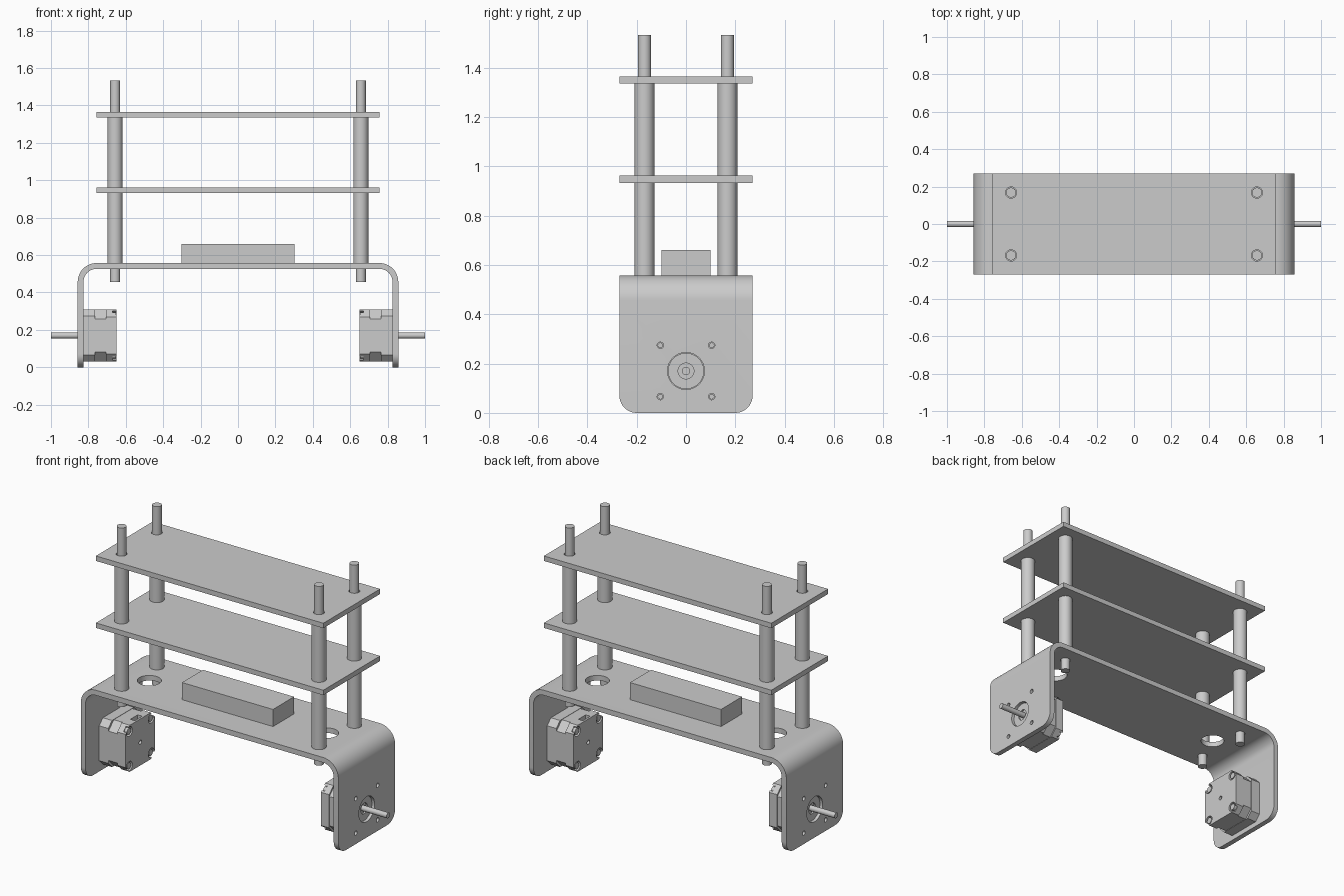
import bpy, bmesh, math
from mathutils import Matrix, Vector

if "Cube" in bpy.data.objects:
    bpy.data.objects.remove(bpy.data.objects["Cube"])

grey = bpy.data.materials.new("plain_grey")
grey.use_nodes = True
grey.diffuse_color = (0.6, 0.6, 0.6, 1)
grey.node_tree.nodes["Principled BSDF"].inputs["Base Color"].default_value = (0.6, 0.6, 0.6, 1)


def cyl(bm, axis, start, length, r, seg=40):
    """Cylinder from start along a signed axis."""
    d = Vector(axis)
    rot = Vector((0, 0, 1)).rotation_difference(d).to_matrix().to_4x4()
    mat = Matrix.Translation(Vector(start) + d * length / 2) @ rot
    bmesh.ops.create_cone(bm, cap_ends=True, segments=seg, radius1=r, radius2=r,
                          depth=length, matrix=mat)


def box(bm, x, y, z):
    c = [(a + b) / 2 for a, b in (x, y, z)]
    s = [abs(b - a) for a, b in (x, y, z)]
    bmesh.ops.create_cube(bm, size=1, matrix=Matrix.Translation(c) @ Matrix.Diagonal((*s, 1)))


def prism(bm, points, offset):
    face = bm.faces.new([bm.verts.new(p) for p in points])
    new = bmesh.ops.extrude_face_region(bm, geom=[face])["geom"]
    bmesh.ops.translate(bm, vec=offset, verts=[v for v in new if isinstance(v, bmesh.types.BMVert)])


def finish(name, bm, cutter=None):
    """Make the object, cut its openings and shade it."""
    def make(n, b):
        bmesh.ops.recalc_face_normals(b, faces=b.faces[:])
        mesh = bpy.data.meshes.new(n)
        b.to_mesh(mesh)
        b.free()
        mesh.materials.append(grey)
        o = bpy.data.objects.new(n, mesh)
        bpy.context.scene.collection.objects.link(o)
        return o

    obj = make(name, bm)
    bpy.ops.object.select_all(action='DESELECT')
    obj.select_set(True)
    bpy.context.view_layer.objects.active = obj
    if cutter:
        tool = make(name + "_cutter", cutter)
        tool.hide_render = True
        mod = obj.modifiers.new("openings", 'BOOLEAN')
        mod.operation = 'DIFFERENCE'
        mod.solver = 'EXACT'
        mod.object = tool
        bpy.ops.object.modifier_apply(modifier=mod.name)
        bpy.data.objects.remove(tool)
    bpy.ops.object.shade_smooth_by_angle(angle=math.radians(30))
    return obj


UP = (0, 0, 1)
HALF_X, HALF_Y, TOP, THICK = 0.857, 0.27, 0.557, 0.031
ROD_X, ROD_Y = 0.657, 0.168
MOTOR_Z, SCREW = 0.17, 0.104
SIDES = (("left", 1), ("right", -1))
SHELVES = (("lower_shelf", 0.932), ("upper_shelf", 1.335))
rods = [(sx * ROD_X, sy * ROD_Y) for sx in (-1, 1) for sy in (-1, 1)]
corners = [(sy * SCREW, MOTOR_Z + sz * SCREW) for sy in (-1, 1) for sz in (-1, 1)]

# Bent sheet bracket: a U profile with rounded bends
def arch(inset):
    r = 0.1 - inset
    pts = [(HALF_X - inset, 0)]
    for i in range(13):
        a = math.pi / 2 * i / 12
        pts.append((HALF_X - 0.1 + r * math.cos(a), TOP - 0.1 + r * math.sin(a)))
    return pts + [(-x, z) for x, z in reversed(pts)]

bm = bmesh.new()
outline = arch(0) + arch(THICK)[::-1]
prism(bm, [(x, -HALF_Y, z) for x, z in outline], (0, 2 * HALF_Y, 0))
feet = [e for e in bm.edges
        if all(v.co.z < 0.001 for v in e.verts)
        and abs(e.verts[0].co.y - e.verts[1].co.y) < 0.001]
bmesh.ops.bevel(bm, geom=feet, offset=0.07, segments=10, profile=0.5, affect='EDGES')
cut = bmesh.new()
for x, y in rods:
    cyl(cut, UP, (x, y, 0.5), 0.1, 0.028)
for _, s in SIDES:
    cyl(cut, UP, (s * 0.59, 0, 0.5), 0.1, 0.066)
    cyl(cut, (s, 0, 0), (s * 0.8, 0, MOTOR_Z), 0.1, 0.075)
    for y, z in corners:
        cyl(cut, (s, 0, 0), (s * 0.8, y, z), 0.1, 0.013, 24)
finish("bracket", bm, cut)

# Flat shelves with rod holes
for name, z in SHELVES:
    bm, cut = bmesh.new(), bmesh.new()
    box(bm, (-0.757, 0.757), (-HALF_Y, HALF_Y), (z, z + 0.03))
    for x, y in rods:
        cyl(cut, UP, (x, y, z - 0.03), 0.1, 0.03)
    finish(name, bm, cut)

# Rods and the spacer sleeves around them
for i, (x, y) in enumerate(rods, 1):
    bm = bmesh.new()
    cyl(bm, UP, (x, y, 0.455), 1.078, 0.0265)
    finish(f"rod_{i}", bm)
    for name, low, high in (("lower", TOP, 0.932), ("upper", 0.962, 1.335)):
        bm = bmesh.new()
        cyl(bm, UP, (x, y, low), high - low, 0.04)
        finish(f"{name}_sleeve_{i}", bm)

# Battery block
bm = bmesh.new()
box(bm, (-0.303, 0.303), (-0.1, 0.1), (TOP, 0.66))
finish("battery_block", bm)


# Motors: three chamfered square sections, boss and shaft
def section(s, x0, x1, half, chamfer):
    bm = bmesh.new()
    k = half - chamfer
    ring = [(half, -k), (half, k), (k, half), (-k, half),
            (-half, k), (-half, -k), (-k, -half), (k, -half)]
    prism(bm, [(s * x0, y, MOTOR_Z + z) for y, z in ring], (s * (x1 - x0), 0, 0))
    return bm

for side, s in SIDES:
    out = (s, 0, 0)
    rear, mid, front, face = 0.65, 0.705, 0.765, HALF_X - THICK

    # Rear cap with corner pockets, shaft hole and plug socket
    cut = bmesh.new()
    for y, z in corners:
        cyl(cut, out, (s * (rear - 0.02), y, z), 0.04, 0.028, 28)
    cyl(cut, out, (s * (rear - 0.02), 0, MOTOR_Z), 0.04, 0.012, 24)
    box(cut, (s * (rear + 0.012), s * (rear + 0.042)), (-0.035, 0.035),
        (MOTOR_Z + 0.11, MOTOR_Z + 0.2))
    finish(f"{side}_motor_rear_cap", section(s, rear, mid, 0.14, 0.04), cut)

    bm = bmesh.new()
    for y, z in corners:
        cyl(bm, out, (s * (rear + 0.003), y, z), 0.02, 0.019, 24)
    finish(f"{side}_motor_screws", bm)

    finish(f"{side}_motor_core", section(s, mid, front, 0.138, 0.05))

    # Front cap with threaded screw holes
    cut = bmesh.new()
    for y, z in corners:
        cyl(cut, out, (s * (face - 0.03), y, z), 0.05, 0.009, 20)
    finish(f"{side}_motor_front_cap", section(s, front, face, 0.14, 0.035), cut)

    bm, cut = bmesh.new(), bmesh.new()
    cyl(bm, out, (s * face, 0, MOTOR_Z), 0.014, 0.073)
    cyl(cut, out, (s * (face + 0.004), 0, MOTOR_Z), 0.03, 0.032)
    finish(f"{side}_motor_boss", bm, cut)

    bm = bmesh.new()
    cyl(bm, out, (s * (face - 0.02), 0, MOTOR_Z), 1.02 - face, 0.0165, 28)
    finish(f"{side}_motor_shaft", bm)
